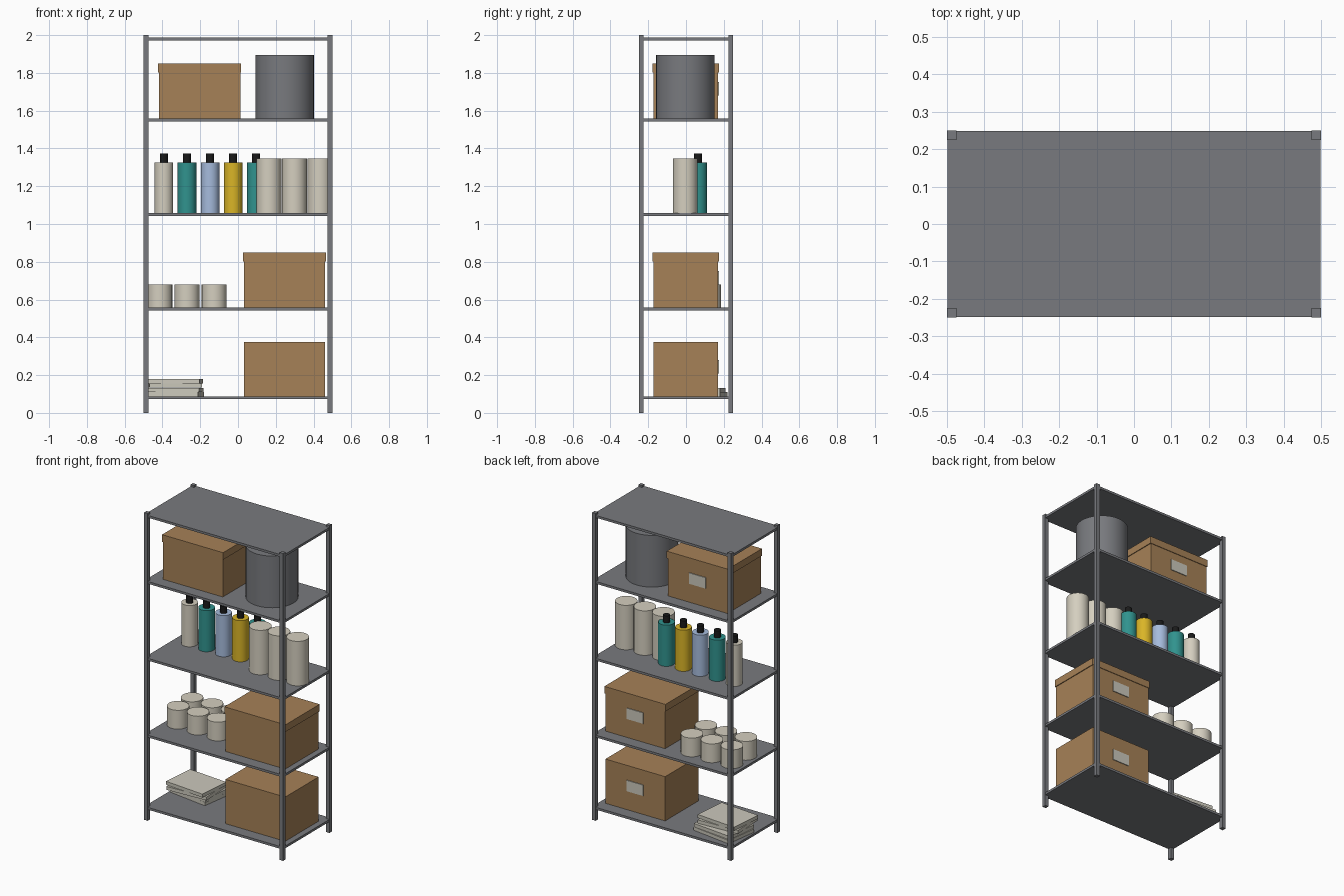
import bpy, bmesh, math
from mathutils import Matrix

if "Cube" in bpy.data.objects:
    bpy.data.objects.remove(bpy.data.objects["Cube"])


def material(name, rgb):
    m = bpy.data.materials.new(name)
    m.diffuse_color = (*rgb, 1)
    m.use_nodes = True
    m.node_tree.nodes["Principled BSDF"].inputs["Base Color"].default_value = m.diffuse_color
    return m


STEEL = material("steel", (0.19, 0.195, 0.21))
CARD = material("cardboard", (0.38, 0.22, 0.095))
PAPER = material("paper", (0.60, 0.58, 0.50))
CREAM = material("cream", (0.66, 0.62, 0.52))
TEAL = material("teal", (0.03, 0.29, 0.27))
BLUE = material("pale_blue", (0.38, 0.50, 0.72))
YELLOW = material("yellow", (0.70, 0.46, 0.02))
BLACK = material("black", (0.01, 0.01, 0.01))


def finish(name, bm, mat, smooth=False):
    me = bpy.data.meshes.new(name)
    bm.to_mesh(me)
    bm.free()
    me.materials.append(mat)
    ob = bpy.data.objects.new(name, me)
    bpy.context.collection.objects.link(ob)
    if smooth:
        bpy.ops.object.select_all(action='DESELECT')
        ob.select_set(True)
        bpy.context.view_layer.objects.active = ob
        bpy.ops.object.shade_smooth_by_angle(angle=math.radians(35))
    return ob


def box(name, x, y, z, mat, turn=0):
    """Box from (min, max) ranges, turned about its own centre."""
    bm = bmesh.new()
    mid = [(a + b) / 2 for a, b in (x, y, z)]
    size = [b - a for a, b in (x, y, z)]
    bmesh.ops.create_cube(bm, size=1, matrix=Matrix.Translation(mid)
                          @ Matrix.Rotation(math.radians(turn), 4, 'Z')
                          @ Matrix.Diagonal((*size, 1)))
    return finish(name, bm, mat)


def cylinder(name, x, y, z0, z1, r, mat, sides=32):
    bm = bmesh.new()
    bmesh.ops.create_cone(bm, cap_ends=True, segments=sides, radius1=r, radius2=r,
                          depth=z1 - z0, matrix=Matrix.Translation((x, y, (z0 + z1) / 2)))
    return finish(name, bm, mat, True)


# Frame: four corner posts and five shelves
for sx, side in ((-1, "left"), (1, "right")):
    for sy, end in ((-1, "front"), (1, "back")):
        box(f"{end}_{side}_post", sorted((sx * 0.475, sx * 0.5)),
            sorted((sy * 0.225, sy * 0.25)), (0, 2), STEEL)
T = 0.0075
levels = [0.08, 0.55, 1.05, 1.55, 1.98]
for i, z in enumerate(levels):
    box(f"shelf_{i + 1}", (-0.499, 0.499), (-0.249, 0.249), (z - T, z + T), STEEL)
tops = [z + T for z in levels]


# Storage boxes with a label on the back and an optional lid
def storage_box(name, cx, z, lid):
    box(name, (cx - 0.215, cx + 0.215), (-0.173, 0.17), (z, z + 0.288), CARD)
    box(name + "_label", (cx - 0.06, cx + 0.06), (0.168, 0.175), (z + 0.122, z + 0.193), PAPER)
    if lid:
        box(name + "_lid", (cx - 0.22, cx + 0.22), (-0.177, 0.174), (z + 0.245, z + 0.291), CARD)


storage_box("bottom_box", 0.246, tops[0], False)
storage_box("middle_box", 0.246, tops[1], True)
storage_box("top_box", -0.203, tops[3], True)

# Stack of loosely turned folders on the bottom shelf
stack = [(-0.335, 0.09, -8), (-0.333, 0.085, -6), (-0.335, 0.05, 3), (-0.335, 0.048, -5)]
for i, (x, y, turn) in enumerate(stack):
    z = tops[0] + i * 0.023
    box(f"folder_{i + 1}", (x - 0.14, x + 0.14), (y - 0.11, y + 0.11), (z, z + 0.022), PAPER, turn)

# Two rows of small cans
for row, y in enumerate((-0.025, 0.119)):
    for i in range(3):
        cylinder(f"can_{row + 1}_{i + 1}", -0.414 + 0.144 * i, y, tops[1], 0.68, 0.066, CREAM)

# Row of capped bottles
for i, mat in enumerate((CREAM, TEAL, BLUE, YELLOW, TEAL)):
    x = -0.392 + 0.122 * i
    cylinder(f"bottle_{i + 1}", x, 0.063, tops[2], 1.326, 0.049, mat)
    cylinder(f"bottle_cap_{i + 1}", x, 0.063, 1.326, 1.373, 0.021, BLACK)

# Tall canisters
for i in range(3):
    cylinder(f"canister_{i + 1}", 0.164 + 0.1345 * i, -0.004, tops[2], 1.347, 0.066, CREAM)

# Drum on the upper shelf
cylinder("drum", 0.247, -0.003, tops[3], 1.894, 0.155, STEEL, 40)
